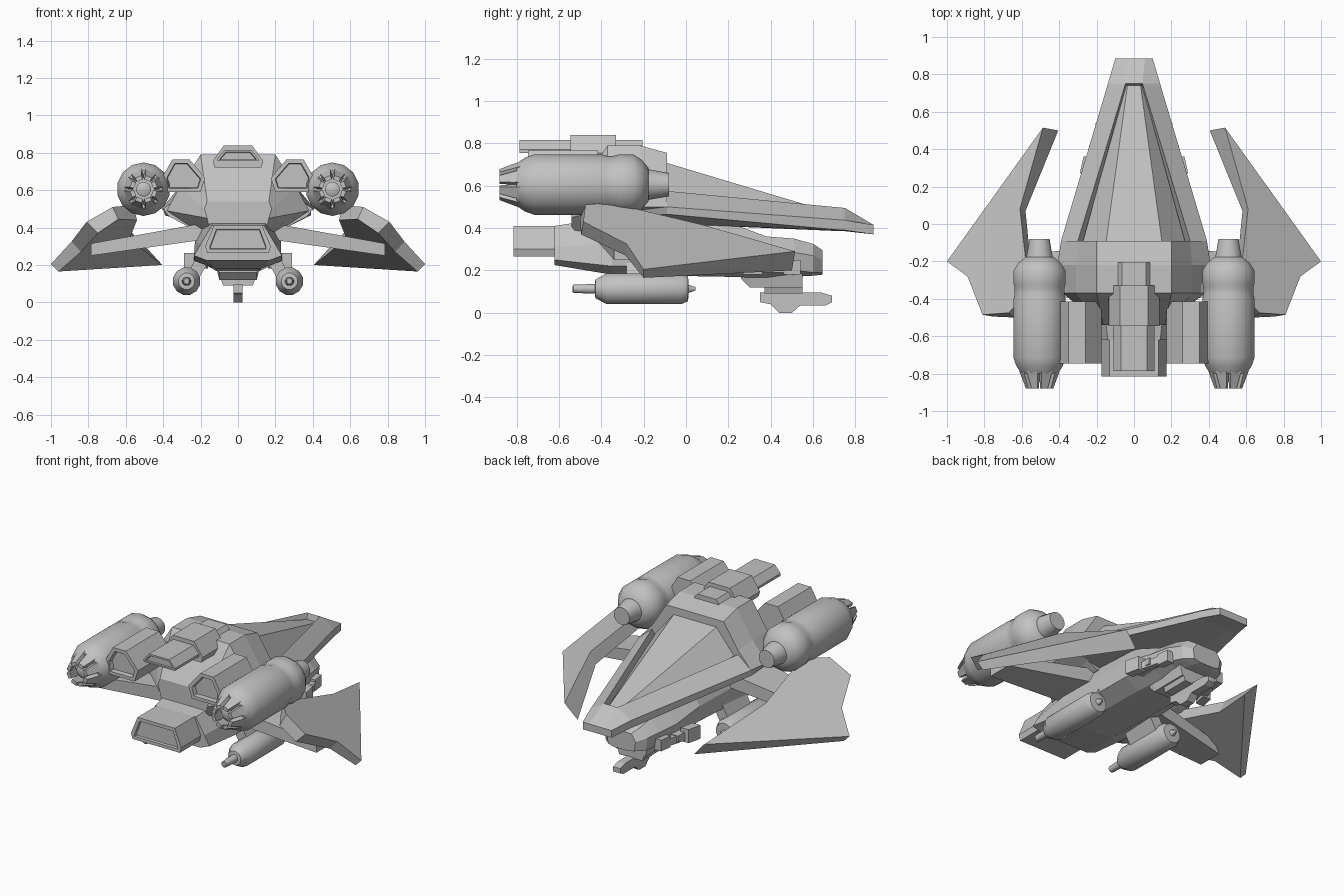
import bpy, bmesh, math

if "Cube" in bpy.data.objects:
    bpy.data.objects.remove(bpy.data.objects["Cube"])

grey = bpy.data.materials.new("hull grey")
grey.diffuse_color = (0.54, 0.54, 0.54, 1)
grey.use_nodes = True
grey.node_tree.nodes["Principled BSDF"].inputs["Base Color"].default_value = grey.diffuse_color


def finish(name, bm, mirror=False, smooth=False):
    bmesh.ops.recalc_face_normals(bm, faces=bm.faces)
    me = bpy.data.meshes.new(name)
    bm.to_mesh(me)
    bm.free()
    ob = bpy.data.objects.new(name, me)
    bpy.context.collection.objects.link(ob)
    me.materials.append(grey)
    if smooth:
        bpy.ops.object.select_all(action='DESELECT')
        ob.select_set(True)
        bpy.context.view_layer.objects.active = ob
        bpy.ops.object.shade_smooth_by_angle(angle=math.radians(40))
    if mirror:
        ob.modifiers.new("mirror", 'MIRROR').use_mirror_merge = False
    return ob


def add_loft(bm, rings):
    """Skin closed rings of points and cap both ends; returns the last cap."""
    vs = [[bm.verts.new(p) for p in r] for r in rings]
    n = len(vs[0])
    for a, b in zip(vs, vs[1:]):
        for i in range(n):
            bm.faces.new((a[i], a[(i + 1) % n], b[(i + 1) % n], b[i]))
    bm.faces.new(vs[0])
    return bm.faces.new(vs[-1])


def loft(name, rings, mirror=False, inset=0, depth=0):
    bm = bmesh.new()
    cap = add_loft(bm, rings)
    bmesh.ops.recalc_face_normals(bm, faces=bm.faces)
    if inset:
        bmesh.ops.inset_region(bm, faces=[cap], thickness=inset)
        bmesh.ops.inset_region(bm, faces=[cap], thickness=0.004, depth=-depth)
    return finish(name, bm, mirror)


def sym(y, *half):
    """Left-right symmetric cross-section at y from (x, z) points, top to bottom."""
    pts = [(x, y, z) for x, z in half]
    return pts + [(-x, y, z) for x, y, z in reversed(pts)]


def box(name, x0, x1, y0, y1, z0, z1, shift=0):
    """Mirrored box along y; shift slides its front end sideways."""
    rect = [(x0, z0), (x1, z0), (x1, z1), (x0, z1)]
    return loft(name, [[(x + s, y, z) for x, z in rect] for y, s in ((y0, 0), (y1, shift))], True)


def turned(name, cx, cz, profile, sides):
    """Round body along y from (y, radius) pairs."""
    bm = bmesh.new()
    add_loft(bm, [[(cx + r * math.cos(2 * math.pi * (i + .5) / sides), y,
                    cz + r * math.sin(2 * math.pi * (i + .5) / sides))
                   for i in range(sides)] for y, r in profile])
    return finish(name, bm, True, True)


# Upper delta hull with sunken canopy channel
loft("upper_hull", [
    sym(.885, (.05, .415), (.06, .415), (.1, .415), (.1, .37), (.05, .37)),
    sym(.75, (.04, .495), (.045, .495), (.14, .437), (.14, .39), (.06, .385)),
    sym(.735, (.04, .43), (.05, .496), (.144, .438), (.144, .39), (.06, .385)),
    sym(-.09, (.27, .53), (.30, .575), (.39, .50), (.39, .465), (.2, .42)),
    sym(-.37, (.27, .53), (.30, .57), (.40, .50), (.37, .46), (.2, .37))])

# Long faceted canopy
loft("canopy", [
    sym(.74, (.035, .458), (.044, .44), (.04, .41)),
    sym(-.10, (.15, .71), (.275, .56), (.25, .5))])

# Engine deck behind the canopy, with sloped rear
loft("engine_deck", [
    sym(-.09, (.2, .755), (.3, .60), (.39, .50), (.2, .40)),
    sym(-.22, (.2, .79), (.31, .62), (.41, .50), (.2, .38)),
    sym(-.37, (.2, .79), (.31, .62), (.38, .49), (.2, .37)),
    sym(-.54, (.165, .54), (.18, .50), (.165, .45), (.15, .38))])

# Roof blocks
loft("roof_block_front", [sym(y, (.065, .815), (.085, .79), (.085, .74)) for y in (-.205, -.34)])
loft("roof_block_middle", [sym(y, (.075, .84), (.135, .755), (.125, .72)) for y in (-.33, -.545)])
loft("roof_block_rear", [sym(y, (.07, .815), (.11, .77), (.11, .755)) for y in (-.5, -.785)],
     inset=.012, depth=.01)

# Side intake boxes beside the engines, recessed at the rear
side = [(.26, .765), (.35, .765), (.405, .67), (.385, .59), (.2, .59), (.175, .665)]
loft("side_box", [[(x, y, z) for x, z in side] for y in (-.415, -.745)],
     True, .025, .03)

# Main engines
turned("main_engine", .505, .605, [
    (-.80, .10), (-.76, .127), (-.715, .143), (-.40, .143), (-.375, .136), (-.34, .136),
    (-.315, .143), (-.25, .143), (-.21, .118), (-.178, .08), (-.177, .072), (-.08, .055)], 14)
turned("engine_core", .505, .605, [(-.84, .022), (-.83, .04), (-.79, .04)], 12)

# Ring of exhaust claws
bm = bmesh.new()
for k in range(8):
    a = 2 * math.pi * (k + .5) / 8
    rings = []
    for y, r0, r1, w in ((-.78, .065, .106, .03), (-.81, .065, .096, .028), (-.88, .05, .072, .017)):
        rings.append([(.505 + r * math.cos(a) - t * math.sin(a), y,
                       .605 + r * math.sin(a) + t * math.cos(a))
                      for r, t in ((r0, -w), (r1, -w), (r1, w), (r0, w))])
    add_loft(bm, rings)
finish("exhaust_claws", bm, True)

# Swept wings: upper outline and inward-offset lower outline
top = [(.56, -.36, .52), (.67, -.475, .51), (.81, -.485, .43), (.89, -.28, .325),
       (1.0, -.20, .205), (.487, .515, .29), (.61, .08, .415)]
low = [(.54, -.34, .44), (.64, -.50, .445), (.75, -.495, .37), (.84, -.285, .27),
       (.96, -.20, .165), (.405, .50, .20), (.58, .07, .34)]
loft("wing", [top, low], True)

# Wing support arms
loft("wing_arm", [[(x, y0, z1), (x, y1, z1), (x, y1, z0), (x, y0, z0)]
                  for x, y0, y1, z0, z1 in ((.15, -.42, -.12, .34, .43), (.785, -.34, -.18, .25, .315))], True)

# Lower fuselage
loft("lower_fuselage", [
    sym(-.62, (.14, .41), (.20, .31), (.235, .25), (.17, .225)),
    sym(-.35, (.17, .45), (.23, .33), (.23, .22), (.12, .18)),
    sym(.18, (.16, .435), (.22, .33), (.21, .23), (.12, .17)),
    sym(.38, (.13, .36), (.20, .29), (.19, .21), (.11, .165)),
    sym(.51, (.11, .35), (.18, .285), (.17, .20), (.09, .17)),
    sym(.60, (.10, .325), (.15, .27), (.14, .19), (.07, .175)),
    sym(.645, (.07, .295), (.10, .25), (.09, .19), (.05, .18))])
loft("rear_hatch", [sym(y, (.13, .41), (.175, .30), (.165, .265)) for y in (-.6, -.815)],
     inset=.025, depth=.015)

# Chin mount and gun
loft("chin_plate", [sym(y, (.12, .20), (.10, z)) for y, z in ((.26, .16), (.30, .12), (.55, .12))])
loft("chin_mount", [sym(y, (.10, .15), (.08, .09)) for y in (.37, .55)])
gun = [(.35, .05), (.35, .095), (.64, .095), (.69, .08), (.69, .05), (.66, .035),
       (.54, .035), (.5, 0), (.44, 0), (.4, .04)]
loft("chin_gun", [[(x, y, z) for y, z in gun] for x in (-.025, .025)])

# Side cannons hugging the nose, toed in under the hull edge
box("cannon_body", .235, .29, .27, .36, .18, .265, -.02)
box("cannon_barrel", .215, .25, .34, .49, .19, .235, -.04)
box("cannon_muzzle", .17, .215, .46, .54, .18, .25, -.01)
box("cannon_mount", .14, .24, .28, .42, .20, .24)

# Under-slung pods and their pylons
turned("pod", .275, .113, [
    (-.535, .014), (-.53, .02), (-.43, .024), (-.428, .045), (-.375, .075),
    (-.02, .075), (.01, .06), (.012, .02), (.045, .008)], 12)
loft("pod_pylon", [[(.14, y, .25), (.22, y, .25), (.27, y, .15), (.22, y, .11)]
                   for y in (-.28, -.05)], True)
